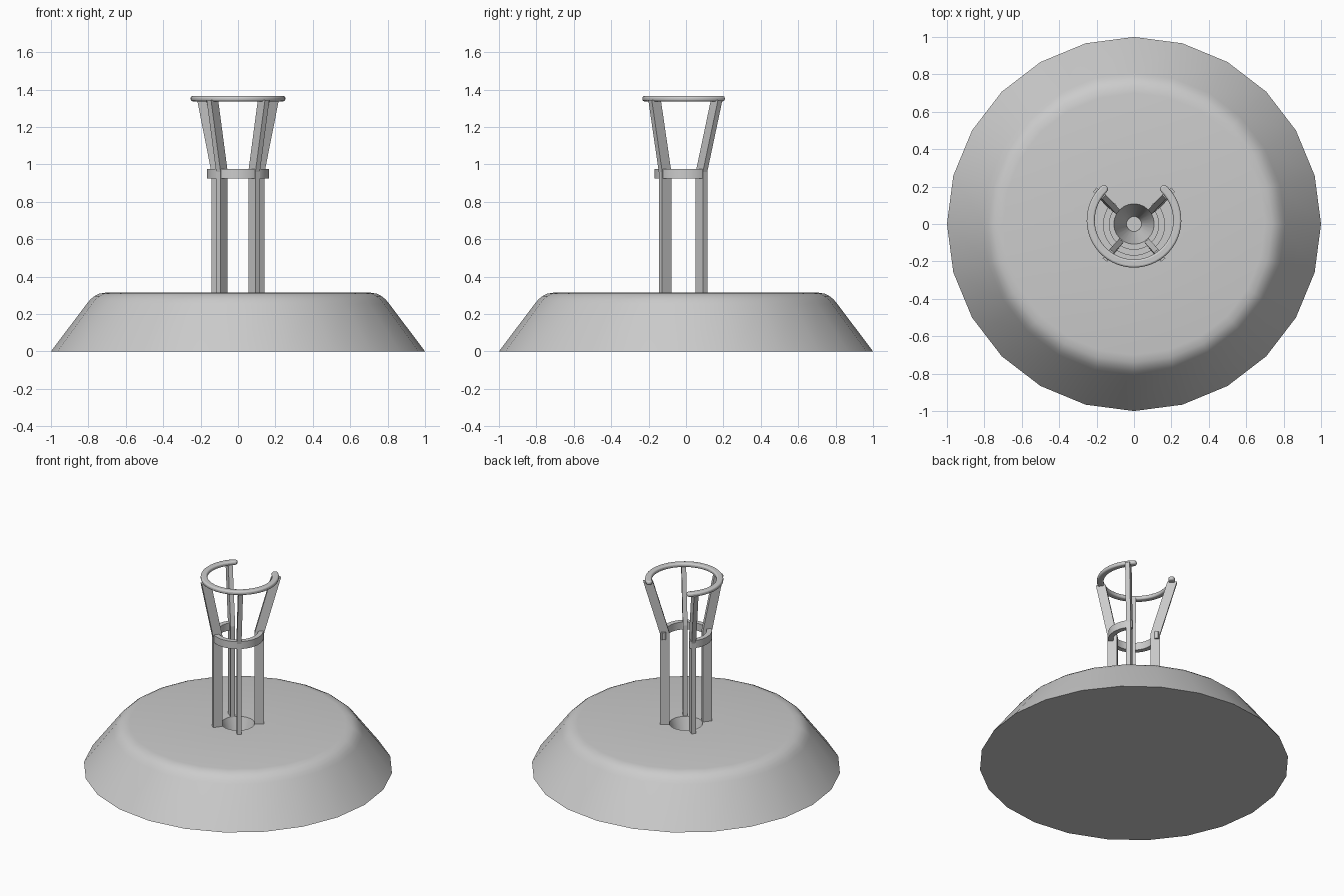
import bpy, bmesh
from math import sin, cos, pi, radians
from mathutils import Vector

if "Cube" in bpy.data.objects:
    bpy.data.objects.remove(bpy.data.objects["Cube"])


def make_object(name, bm, smooth=True):
    bmesh.ops.remove_doubles(bm, verts=bm.verts, dist=1e-5)
    bmesh.ops.recalc_face_normals(bm, faces=bm.faces)
    mesh = bpy.data.meshes.new(name)
    bm.to_mesh(mesh)
    bm.free()
    ob = bpy.data.objects.new(name, mesh)
    bpy.context.collection.objects.link(ob)
    if smooth:
        bpy.ops.object.select_all(action='DESELECT')
        ob.select_set(True)
        bpy.context.view_layer.objects.active = ob
        bpy.ops.object.shade_smooth_by_angle(angle=radians(30))
    return ob


def lathe(name, profile, steps):
    bm = bmesh.new()
    verts = [bm.verts.new((r, 0, z)) for r, z in profile]
    edges = [bm.edges.new(p) for p in zip(verts, verts[1:])]
    bmesh.ops.spin(bm, geom=verts + edges, cent=(0, 0, 0), axis=(0, 0, 1),
                   angle=2 * pi, steps=steps)
    return make_object(name, bm)


def open_ring(name, cy, inner, outer, end_deg, z0, z1, bevel=0):
    """C-shaped ring with rounded ends, open towards the back."""
    n, half, mid = 40, (outer - inner) / 2, (outer + inner) / 2
    a0, a1 = radians(180 - end_deg), radians(360 + end_deg)
    arc = [a0 + (a1 - a0) * i / n for i in range(n + 1)]

    def cap(a, start):
        c = Vector((mid * cos(a), mid * sin(a)))
        return [(c.x + half * cos(start + pi * k / 6),
                 c.y + half * sin(start + pi * k / 6)) for k in range(1, 6)]

    outline = [(outer * cos(a), outer * sin(a)) for a in arc]
    outline += cap(a1, a1)
    outline += [(inner * cos(a), inner * sin(a)) for a in reversed(arc)]
    outline += cap(a0, a0 + pi)
    bm = bmesh.new()
    face = bm.faces.new([bm.verts.new((x, y + cy, z0)) for x, y in outline])
    ext = bmesh.ops.extrude_face_region(bm, geom=[face])['geom']
    bmesh.ops.translate(bm, vec=(0, 0, z1 - z0),
                        verts=[v for v in ext if isinstance(v, bmesh.types.BMVert)])
    ob = make_object(name, bm)
    if bevel:
        mod = ob.modifiers.new("rounded_edge", 'BEVEL')
        mod.width, mod.segments, mod.angle_limit = bevel, 3, radians(50)
    return ob


def bar(name, sections, deg):
    """Rectangular bar through centre points, turned to face outwards."""
    a, b = 0.031, 0.015
    r = Vector((cos(radians(deg)), sin(radians(deg)), 0))
    t = Vector((-r.y, r.x, 0))
    bm = bmesh.new()
    loops = [[bm.verts.new(Vector(c) + r * a * i + t * b * j)
              for i, j in ((-1, -1), (1, -1), (1, 1), (-1, 1))] for c in sections]
    for lo, hi in zip(loops, loops[1:]):
        for k in range(4):
            bm.faces.new((lo[k], lo[k - 1], hi[k - 1], hi[k]))
    bm.faces.new(loops[0])
    bm.faces.new(loops[-1])
    return make_object(name, bm, smooth=False)


# Base with rounded shoulder and conical socket in the middle
lathe("base", [(0, 0), (1, 0), (0.808, 0.255), (0.79, 0.277), (0.767, 0.296),
               (0.74, 0.309), (0.70, 0.315), (0.108, 0.315), (0.04, 0.09),
               (0, 0.09)], 24)

# Posts rise straight, then splay out to the upper ring
for side, s in (("right", 1), ("left", -1)):
    for row, deg, low, high in (("front", -52, (0.086, -0.112), (0.137, -0.168)),
                                ("back", 38, (0.109, 0.083), (0.185, 0.164))):
        angle = deg if s > 0 else 180 - deg
        bar(f"{row}_{side}_post", [(s * low[0], low[1], 0.30),
                                   (s * low[0], low[1], 0.96),
                                   (s * high[0], high[1], 1.345)], angle)

# Two C-shaped rings
open_ring("middle_ring", -0.003, 0.132, 0.166, 42, 0.923, 0.976)
open_ring("upper_ring", 0.02, 0.21, 0.253, 46, 1.337, 1.365, 0.01)
